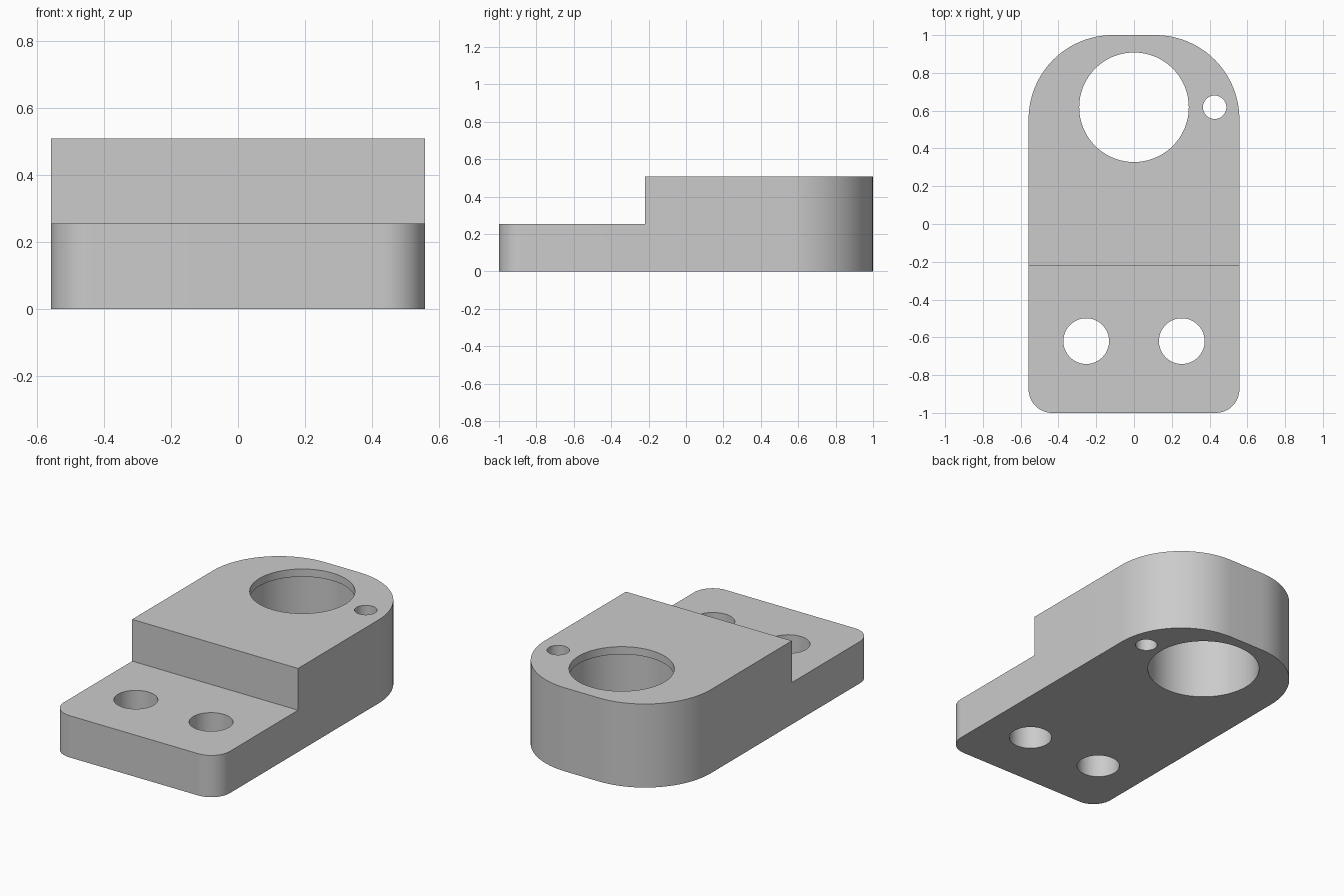
import bpy, bmesh
from math import sin, cos, pi, radians

cube = bpy.data.objects.get("Cube")
if cube:
    bpy.data.objects.remove(cube, do_unlink=True)

HALF_W, HALF_L = 0.558, 1.0
BASE_H, FULL_H, STEP_Y = 0.254, 0.508, -0.22
BACK_R, FRONT_R = 0.445, 0.125
HOLE_Y = 0.618

grey = bpy.data.materials.new("plain grey")
grey.use_nodes = True
grey.diffuse_color = (0.6, 0.6, 0.6, 1)
grey.node_tree.nodes["Principled BSDF"].inputs["Base Color"].default_value = (0.6, 0.6, 0.6, 1)


def prism(name, outline, z0, z1):
    """Extrude a plan outline between two heights."""
    bm = bmesh.new()
    face = bm.faces.new([bm.verts.new((x, y, z0)) for x, y in outline])
    top = bmesh.ops.extrude_face_region(bm, geom=[face])["geom"]
    bmesh.ops.translate(bm, vec=(0, 0, z1 - z0),
                        verts=[v for v in top if isinstance(v, bmesh.types.BMVert)])
    bmesh.ops.recalc_face_normals(bm, faces=bm.faces)
    mesh = bpy.data.meshes.new(name)
    bm.to_mesh(mesh)
    bm.free()
    mesh.materials.append(grey)
    obj = bpy.data.objects.new(name, mesh)
    bpy.context.collection.objects.link(obj)
    return obj


def arc(cx, cy, r, start, sweep, steps):
    angles = [start + sweep * i / steps for i in range(steps + 1)]
    return [(cx + r * cos(a), cy + r * sin(a)) for a in angles]


def drill(x, y, r, z1=1.0):
    return prism("drill", arc(x, y, r, 0, 2 * pi, 96)[:-1], -0.2, z1)


# Plate with large rounded back corners and small front ones
outline = []
for i, (sx, sy, r) in enumerate([(1, 1, BACK_R), (-1, 1, BACK_R),
                                 (-1, -1, FRONT_R), (1, -1, FRONT_R)]):
    outline += arc(sx * (HALF_W - r), sy * (HALF_L - r), r, i * pi / 2, pi / 2, 24)
block = prism("stepped_mounting_block", outline, 0, FULL_H)

# Cutters: front step, lipped bore, pin hole and two bolt holes
cutters = [
    prism("step", [(-1, -2), (1, -2), (1, STEP_Y), (-1, STEP_Y)], BASE_H, 1),
    drill(0, HOLE_Y, 0.29),
    drill(0, HOLE_Y, 0.318, FULL_H - 0.047),
    drill(0.427, HOLE_Y, 0.062),
]
cutters += [drill(side * 0.253, -0.62, 0.121) for side in (-1, 1)]
for cutter in cutters:
    mod = block.modifiers.new("cut", "BOOLEAN")
    mod.operation = "DIFFERENCE"
    mod.solver = "EXACT"
    mod.object = cutter

# Bake the cuts and remove the cutters
bpy.context.view_layer.update()
result = bpy.data.meshes.new_from_object(
    block.evaluated_get(bpy.context.evaluated_depsgraph_get()))
block.modifiers.clear()
block.data = result
for cutter in cutters:
    bpy.data.objects.remove(cutter, do_unlink=True)

# Smooth curved walls, keep edges sharp
bpy.ops.object.select_all(action="DESELECT")
block.select_set(True)
bpy.context.view_layer.objects.active = block
bpy.ops.object.shade_smooth_by_angle(angle=radians(30))
